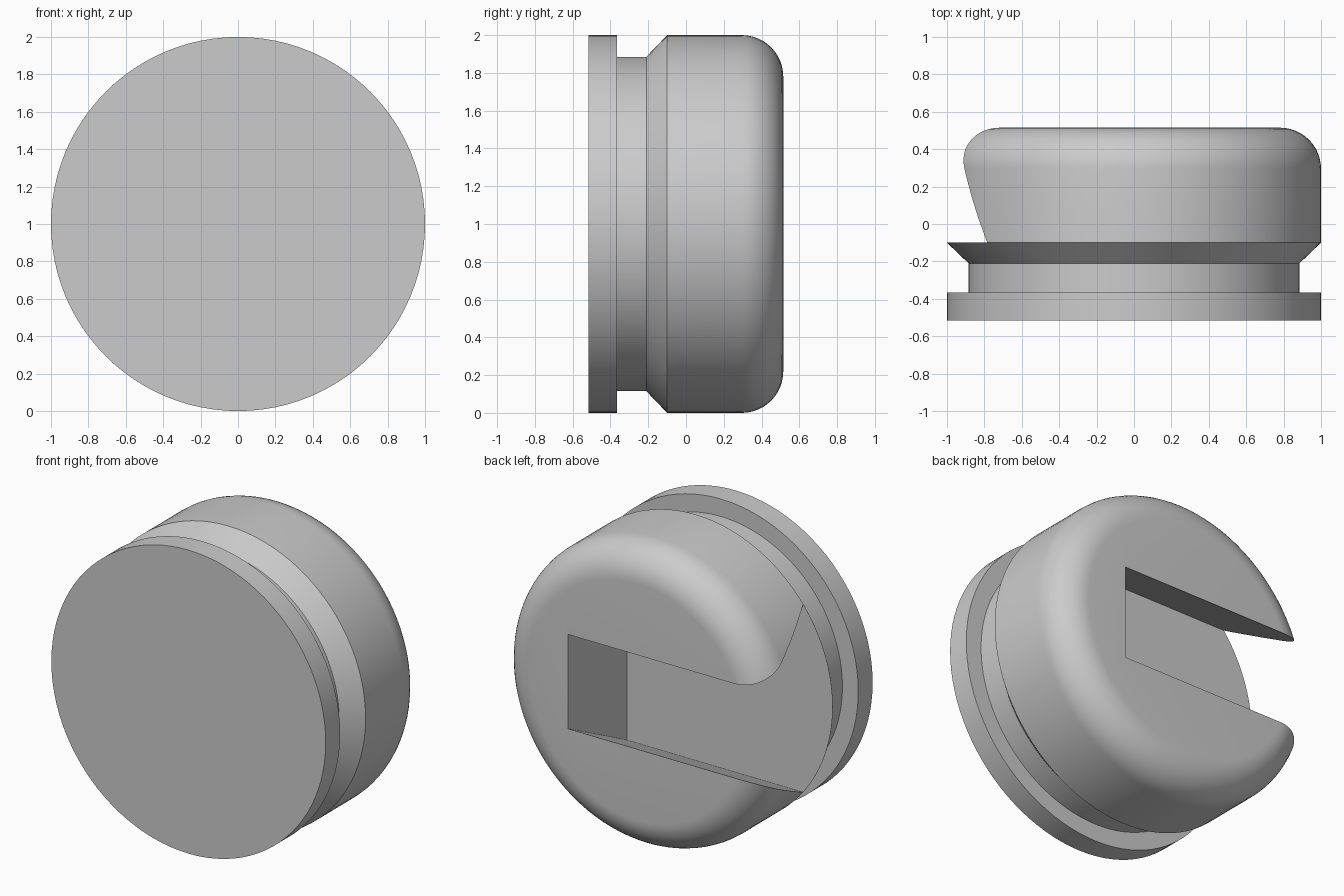
import bpy
import bmesh
from math import sin, cos, pi
from mathutils import Matrix, Vector

default = bpy.data.objects.get("Cube")
if default:
    bpy.data.objects.remove(default, do_unlink=True)

SIDES = 96
FLOOR, BACK = -0.099, 0.515     # depth of the slot floor and the back face
FILLET = 0.22

grey = bpy.data.materials.new("plain grey")
grey.use_nodes = True
colour = (0.6, 0.6, 0.6, 1)
grey.diffuse_color = colour
grey.node_tree.nodes["Principled BSDF"].inputs["Base Color"].default_value = colour


def finish(bm, name):
    bmesh.ops.remove_doubles(bm, verts=bm.verts, dist=1e-5)
    bmesh.ops.recalc_face_normals(bm, faces=bm.faces)
    mesh = bpy.data.meshes.new(name)
    bm.to_mesh(mesh)
    bm.free()
    mesh.materials.append(grey)
    ob = bpy.data.objects.new(name, mesh)
    bpy.context.collection.objects.link(ob)
    return ob


# Knob body: flange, groove, cone and rounded cap as rings along y
profile = [(1, -0.515), (1, -0.365), (0.885, -0.365), (0.885, -0.21), (1, -0.1)]
for i in range(13):
    a = i / 12 * pi / 2
    profile.append((1 - FILLET + FILLET * cos(a), BACK - FILLET + FILLET * sin(a)))

bm = bmesh.new()
rings = []
for r, y in profile:
    rings.append([bm.verts.new((r * cos(2 * pi * k / SIDES), y, 1 + r * sin(2 * pi * k / SIDES)))
                  for k in range(SIDES)])
for lower, upper in zip(rings, rings[1:]):
    for k in range(SIDES):
        n = (k + 1) % SIDES
        bm.faces.new((lower[k], lower[n], upper[n], upper[k]))
bm.faces.new(rings[0])
bm.faces.new(rings[-1])
body = finish(bm, "knob_body")

# Dovetail slot cutter, wider at the floor, open towards -x
bm = bmesh.new()
outline = [(FLOOR, -0.62), (FLOOR, 0.62), (0.7, 0.217), (0.7, -0.217)]
ends = [[bm.verts.new((x, y, 1 + h)) for y, h in outline] for x in (-1.3, 0.5)]
for end in ends:
    bm.faces.new(end)
for i in range(4):
    j = (i + 1) % 4
    bm.faces.new((ends[0][i], ends[0][j], ends[1][j], ends[1][i]))
cutter = finish(bm, "slot_cutter")
cutter.hide_render = True

# Cut the slot and smooth the round surfaces
cut = body.modifiers.new("slot", "BOOLEAN")
cut.operation = "DIFFERENCE"
cut.solver = "EXACT"
cut.object = cutter
bpy.ops.object.select_all(action="DESELECT")
bpy.context.view_layer.objects.active = body
body.select_set(True)
bpy.ops.object.modifier_apply(modifier=cut.name)
bpy.data.objects.remove(cutter, do_unlink=True)
bpy.ops.object.shade_smooth_by_angle(angle=pi / 6)
